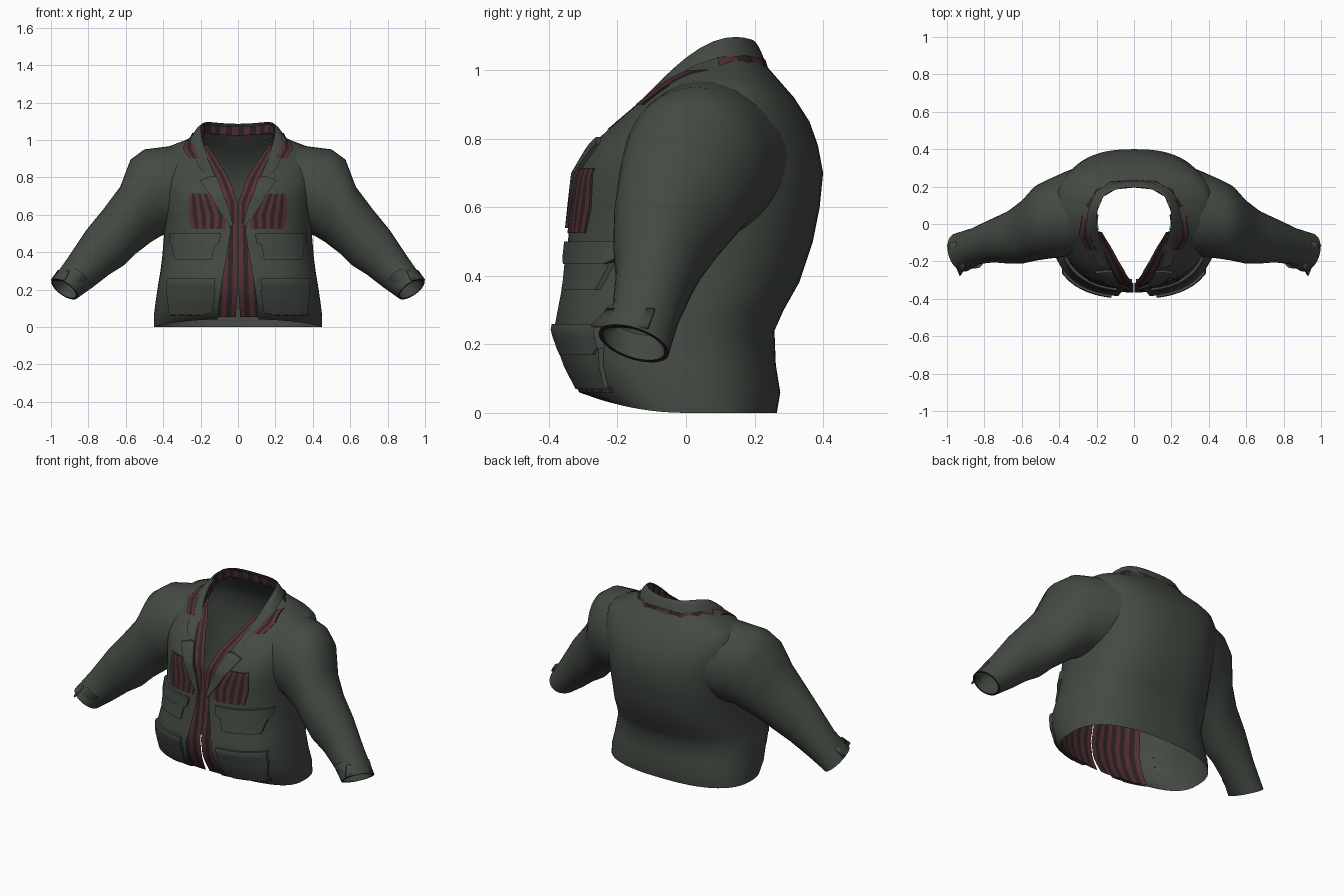
import bpy, bmesh, math
from mathutils import Vector

if "Cube" in bpy.data.objects:
    bpy.data.objects.remove(bpy.data.objects["Cube"])


def material(name, colour):
    mat = bpy.data.materials.new(name)
    mat.use_nodes = True
    mat.diffuse_color = (*colour, 1)
    shader = mat.node_tree.nodes["Principled BSDF"]
    shader.inputs["Base Color"].default_value = (*colour, 1)
    shader.inputs["Roughness"].default_value = 0.9
    return mat


GREEN = material("olive grey cloth", (0.057, 0.068, 0.056))
MAROON = material("maroon stripe", (0.088, 0.030, 0.037))
DARK = material("dark stripe", (0.028, 0.017, 0.017))
STRIPES = [MAROON, DARK]


def grid_object(name, rows, mats, rule=lambda row, col: 0, closed=False, smooth=40):
    """Skin equal-length rows of points; rule picks a material per cell."""
    bm = bmesh.new()
    grid = [[bm.verts.new(p) for p in row] for row in rows]
    count = len(rows[0])
    for r in range(len(rows) - 1):
        for c in range(count if closed else count - 1):
            n = (c + 1) % count
            face = bm.faces.new((grid[r][c], grid[r][n], grid[r + 1][n], grid[r + 1][c]))
            face.material_index = rule(r, c)
    bmesh.ops.remove_doubles(bm, verts=bm.verts, dist=0.0001)
    bmesh.ops.recalc_face_normals(bm, faces=bm.faces)
    mesh = bpy.data.meshes.new(name)
    bm.to_mesh(mesh)
    bm.free()
    for mat in mats:
        mesh.materials.append(mat)
    obj = bpy.data.objects.new(name, mesh)
    bpy.context.collection.objects.link(obj)
    bpy.ops.object.select_all(action="DESELECT")
    obj.select_set(True)
    bpy.context.view_layer.objects.active = obj
    bpy.ops.object.shade_smooth_by_angle(angle=math.radians(smooth))
    return obj


# Torso sections: height, half width, front y, back y, half width of front opening
LEVELS = [
    (0.0, .45, -.26, .265, .11), (.06, .45, -.315, .275, .105),
    (.14, .44, -.355, .262, .10), (.24, .425, -.388, .258, .085),
    (.30, .415, -.376, .285, .075), (.38, .405, -.36, .33, .06),
    (.50, .395, -.345, .37, .04), (.60, .40, -.335, .39, .045),
    (.70, .41, -.325, .40, .075), (.78, .42, -.28, .385, .11),
    (.85, .43, -.21, .36, .14), (.92, .42, -.13, .315, .17),
    (.96, .385, -.09, .28, .185), (1.0, .28, -.05, .245, .20),
    (1.04, .21, 0.0, .21, .19),
]
POWER = 0.8


def section(z):
    for low, high in zip(LEVELS, LEVELS[1:]):
        if z <= high[0]:
            t = (z - low[0]) / (high[0] - low[0])
            return [a + (b - a) * t for a, b in zip(low, high)]
    return LEVELS[-1]


def front_point(x, z, lift):
    """Point on the front of the torso, raised off the cloth by lift."""
    _, wide, front, back, _ = section(z)
    sine = min(1, abs(x) / (wide + lift)) ** (1 / POWER)
    depth = (back - front) / 2 + lift
    return (x, (front + back) / 2 - depth * (1 - sine * sine) ** (POWER / 2), z)


def inside_torso(p):
    _, wide, front, back, _ = section(p.z)
    across = abs(p.x) / wide
    along = abs(p.y - (front + back) / 2) / ((back - front) / 2)
    return across ** (2 / POWER) + along ** (2 / POWER) < 1


# Torso shell, open at the front, the neck and the hem
def torso_ring(level, steps=64):
    z, wide, front, back, gap = level
    start = math.asin((gap / wide) ** (1 / POWER))
    ring = []
    for i in range(steps + 1):
        t = start + (2 * math.pi - 2 * start) * i / steps
        s, c = math.sin(t), math.cos(t)
        x = wide * math.copysign(abs(s) ** POWER, s)
        y = (front + back) / 2 - (back - front) / 2 * math.copysign(abs(c) ** POWER, c)
        hem = 0.045 * max(0, -y / 0.27) ** 2 if z == 0 else 0
        ring.append((x, y, z + hem))
    return ring


grid_object("torso", [torso_ring(level) for level in LEVELS], [GREEN], smooth=60)


def panel(name, outline, lift, mats=(GREEN,), columns=8, steps=4):
    """Mirrored cloth pieces on the front; outline holds (z, inner x, outer x)."""
    spans = []
    for low, high in zip(outline, outline[1:]):
        spans += [[a + (b - a) * i / steps for a, b in zip(low, high)] for i in range(steps)]
    spans = [spans[0]] + spans + [outline[-1], outline[-1]]
    cols = [0] + [i / columns for i in range(columns + 1)] + [1]
    for side, label in ((1, "left_"), (-1, "right_")):
        rows = []
        for r, (z, inner, outer) in enumerate(spans):
            row = []
            for c, f in enumerate(cols):
                rim = r in (0, len(spans) - 1) or c in (0, len(cols) - 1)
                x = side * (inner + (outer - inner) * f)
                row.append(front_point(x, z, 0 if rim and lift > 0 else lift))
            rows.append(row)
        grid_object(label + name, rows, mats, lambda r, c: (c + 1) % len(mats))


# Striped lining that shows inside the opening
panel("lower_lining", [(.055, .012, .3), (.18, .003, .3), (.55, .002, .26)], -.016,
      STRIPES, columns=11)
panel("upper_lining", [(.55, .002, .08), (.67, .003, .10), (.75, .03, .14),
                       (.80, .052, .15), (.90, .115, .19), (.98, .17, .21)], -.012,
      STRIPES, columns=5)

# Striped patches on the chest, hem and shoulders
panel("chest_patch", [(.525, .07, .25), (.60, .055, .265), (.715, .12, .262)], .005,
      STRIPES, columns=9)
panel("hem_patch", [(.06, .18, .38), (.075, .18, .38)], .005, STRIPES, columns=9, steps=1)
panel("shoulder_patch", [(.90, .20, .258), (.955, .23, .295), (1.0, .24, .278)], .009,
      STRIPES, columns=3)

# Pockets with flaps
panel("upper_pocket", [(.36, .14, .34), (.46, .12, .36)], .009)
panel("upper_pocket_flap", [(.435, .13, .35), (.45, .10, .37), (.50, .09, .37)], .014)
panel("lower_pocket", [(.07, .14, .37), (.20, .12, .385)], .009)
panel("lower_pocket_flap", [(.17, .15, .37), (.19, .13, .385), (.26, .12, .38)], .013)

# Lapels, notched below the collar
panel("lapel", [(.54, .025, .04), (.64, .05, .11), (.70, .075, .145),
                (.785, .105, .205), (.805, .115, .15)], .012, columns=4)

# Collar: fold line and lower outer edge, from the nape to the notch
FOLD = [(0, .20, 1.085), (.10, .19, 1.09), (.17, .15, 1.10), (.20, .08, 1.09),
        (.20, 0, 1.04), (.185, -.07, .975), (.16, -.13, .90), (.125, -.21, .82)]
EDGE = [(0, .232, 1.03), (.12, .222, 1.033), (.20, .175, 1.043), (.245, .09, 1.038),
        (.258, 0, 1.005), (.25, -.07, .955), (.225, -.15, .89), (.195, -.24, .82)]


def both_sides(points):
    return [Vector((-x, y, z)) for x, y, z in points[:0:-1]] + [Vector(p) for p in points]


def resample(points, steps=3):
    fine = [a.lerp(b, i / steps) for a, b in zip(points, points[1:]) for i in range(steps)]
    return fine + [points[-1]]


fold, edge = both_sides(FOLD), both_sides(EDGE)
bulge = [a.lerp(b, 0.4) + Vector((0, 0, 0.012)) for a, b in zip(fold, edge)]
collar = grid_object("collar", [fold, bulge, edge], [GREEN], smooth=70)
collar.modifiers.new("rounding", "SUBSURF").levels = 1

# Striped inside of the collar
inner = resample(fold)
inner_low = [p + Vector((-0.03 * p.x, 0.004, -0.062)) for p in inner]
inner_top = [p + Vector((-0.03 * p.x, -0.005, -0.014)) for p in inner]
grid_object("collar_lining", [inner_top, inner_low], STRIPES, lambda r, c: c % 2)

# Striped band peeping out under the back of the collar
band_top = resample(both_sides(EDGE[:4]))
band_low = [p + Vector((0.05 * p.x, 0.008, -0.026)) for p in band_top]
grid_object("under_collar_band", [band_top, band_low], STRIPES, lambda r, c: c // 2 % 2)

# Sleeve sections: top x, top z, bottom x, bottom z, front y, back y, cuff slant
SLEEVE = [
    (.26, .985, .30, .56, -.14, .315, 0), (.38, .965, .36, .505, -.175, .278, 0),
    (.50, .95, .41, .488, -.185, .24, 0), (.575, .895, .465, .455, -.195, .205, 0),
    (.63, .75, .55, .39, -.21, .13, 0), (.72, .63, .61, .33, -.212, .07, 0),
    (.81, .52, .69, .28, -.205, .03, 0), (.91, .37, .78, .21, -.215, -.02, .01),
    (.995, .25, .86, .155, -.255, -.05, .028),
]


def sleeve_ring(data, side, scale=1.0, inset=0.0, segments=40):
    tx, tz, bx, bz, front, back, slant = data
    centre = Vector(((tx + bx) / 2 - inset, (front + back) / 2, (tz + bz) / 2 + inset))
    up = Vector(((tx - bx) / 2, 0, (tz - bz) / 2)) * scale
    across = Vector((slant * 0.7, (back - front) / 2, -slant)) * scale
    ring = []
    for i in range(segments):
        t = 2 * math.pi * i / segments
        p = centre + up * math.cos(t) + across * math.sin(t)
        ring.append(Vector((p.x * side, p.y, p.z)))
    return ring


def trim_to_torso(rings):
    """Pull points buried in the torso back to the armhole seam."""
    for c in range(len(rings[0])):
        for outer, ring in zip(rings[:0:-1], rings[-2::-1]):
            if inside_torso(ring[c]):
                out, deep = outer[c].copy(), ring[c].copy()
                for _ in range(14):
                    middle = out.lerp(deep, 0.5)
                    if inside_torso(middle):
                        deep = middle
                    else:
                        out = middle
                ring[c] = out


for side, label in ((1, "left"), (-1, "right")):
    rings = [sleeve_ring(data, side) for data in SLEEVE]
    trim_to_torso(rings)
    rings.append(sleeve_ring(SLEEVE[-1], side, 0.88))
    rings.append(sleeve_ring(SLEEVE[-1], side, 0.82, 0.07))
    rim = len(SLEEVE) - 1
    grid_object(label + "_sleeve", rings, [GREEN, DARK],
                lambda r, c: 1 if r == rim else 0, closed=True, smooth=60)
    # Loose tab at the cuff
    tab = [[(side * .995, -.11, .245), (side * .925, -.275, .25)],
           [(side * .955, -.09, .30), (side * .90, -.225, .30)]]
    cuff = grid_object(label + "_cuff_tab", tab, [GREEN])
    cuff.modifiers.new("thickness", "SOLIDIFY").thickness = 0.01
